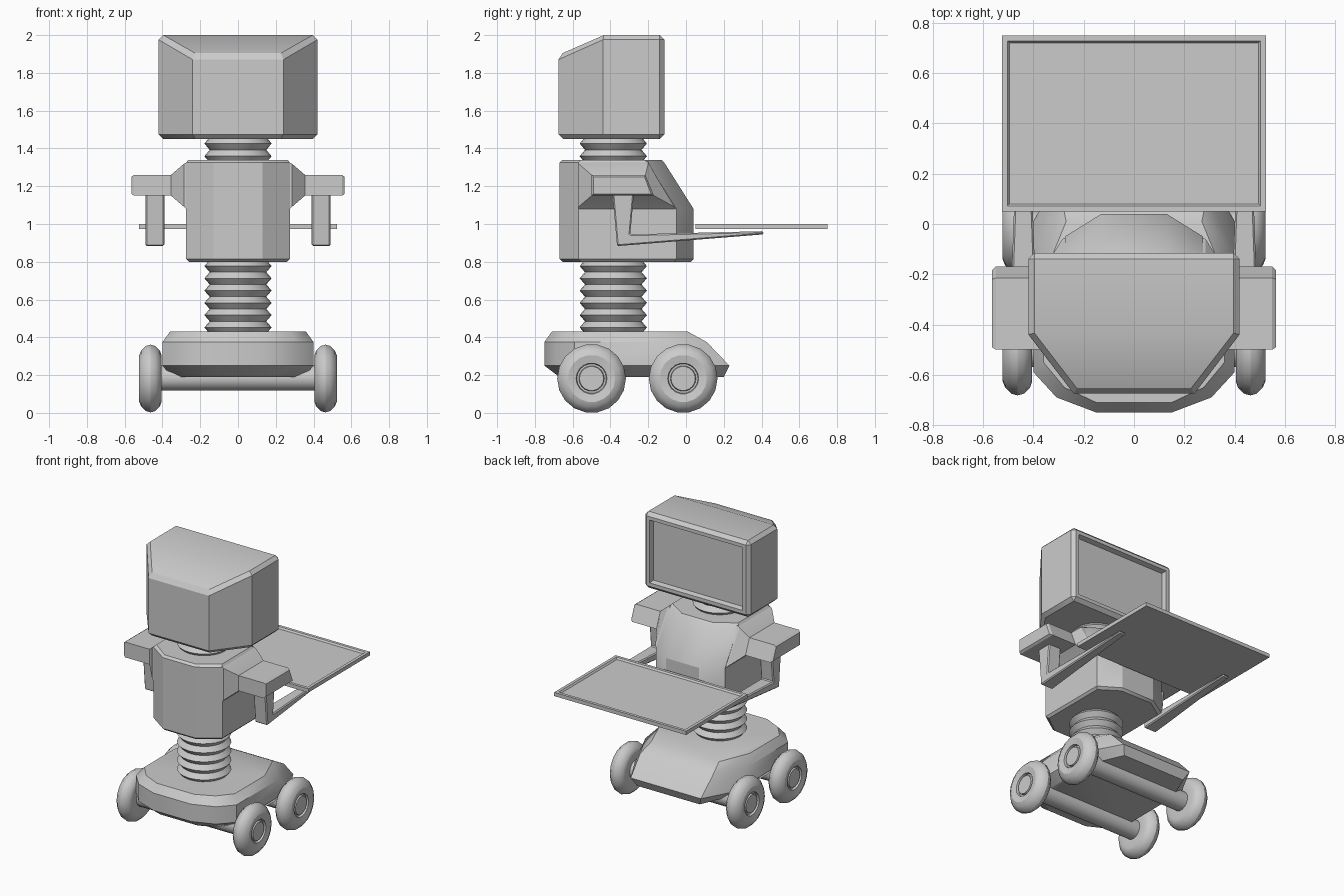
import bpy, bmesh
from math import radians, sin, cos, pi

if "Cube" in bpy.data.objects:
    bpy.data.objects.remove(bpy.data.objects["Cube"])


def finish(name, bm, smooth=30):
    bmesh.ops.recalc_face_normals(bm, faces=bm.faces)
    me = bpy.data.meshes.new(name)
    bm.to_mesh(me)
    bm.free()
    me.shade_smooth()
    me.set_sharp_from_angle(angle=radians(smooth))
    ob = bpy.data.objects.new(name, me)
    bpy.context.collection.objects.link(ob)
    return ob


def loft(rings):
    """Skin a stack of equal-length rings and cap both ends."""
    bm = bmesh.new()
    vs = [[bm.verts.new(p) for p in r] for r in rings]
    n = len(rings[0])
    for a, b in zip(vs, vs[1:]):
        for i in range(n):
            j = (i + 1) % n
            bm.faces.new((a[i], a[j], b[j], b[i]))
    bm.faces.new(vs[0])
    bm.faces.new(vs[-1])
    bmesh.ops.recalc_face_normals(bm, faces=bm.faces)
    return bm


def plan(half, z):
    """Mirror right-hand (x, y) points, front to back, into a closed ring."""
    zf = z if callable(z) else (lambda y: z)
    pts = half + [(-x, y) for x, y in reversed(half)]
    return [(x, y, zf(y)) for x, y in pts]


def bevel_sharp(bm, width, limit, segments=1):
    edges = [e for e in bm.edges if e.calc_face_angle(0) > radians(limit)]
    bmesh.ops.bevel(bm, geom=edges, offset=width, segments=segments,
                    affect='EDGES', profile=0.5)


def lathe(profile, sides, centre, axis):
    """Revolve (radius, distance along axis) points."""
    cx, cy, cz = centre
    rings = []
    for r, d in profile:
        ring = []
        for i in range(sides):
            a = 2 * pi * i / sides
            if axis == 'Z':
                ring.append((cx + r * cos(a), cy + r * sin(a), cz + d))
            else:
                ring.append((cx + d, cy + r * cos(a), cz + r * sin(a)))
        rings.append(ring)
    return loft(rings)


def bellows(name, z0, z1, ridges):
    step = (z1 - z0) / ridges
    prof = []
    for i in range(ridges):
        prof += [(0.15, z0 + i * step), (0.178, z0 + (i + 0.5) * step)]
    prof.append((0.15, z1))
    finish(name, lathe(prof, 24, (0, -0.385, 0), 'Z'))


# Monitor head with sloped brow and recessed screen on the back
head = [(0.24, -0.675), (0.42, -0.44), (0.42, -0.115)]
bm = loft([plan(head, 1.45),
           plan(head, lambda y: 2.0 if y > -0.45 else 1.895)])
# the top is two planes: level rear and sloped brow
top = [f for f in bm.faces if f.normal.z > 0.7]
tv = [v for v in top[0].verts if abs(v.co.y + 0.44) < 0.01]
bmesh.utils.face_split(top[0], tv[0], tv[1])
bm.normal_update()
bevel_sharp(bm, 0.024, 57)
bm.normal_update()
screen = max((f for f in bm.faces if f.normal.y > 0.99), key=lambda f: f.calc_area())
bmesh.ops.inset_region(bm, faces=[screen], thickness=0.035)
bmesh.ops.inset_region(bm, faces=[screen], thickness=0.012, depth=-0.035)
finish("monitor_head", bm)

# Flexible neck and waist
bellows("neck_bellows", 1.325, 1.46, 2)
bellows("waist_bellows", 0.42, 0.81, 6)

# Octagonal torso with sloping back
def octagon(x1, x2, f, b, z):
    return plan([(x1, f), (x2, f + 0.10), (x2, b - 0.09), (x1, b)], z)

bm = loft([octagon(0.125, 0.26, -0.655, 0.025, 0.80),
           octagon(0.13, 0.275, -0.67, 0.04, 0.815),
           octagon(0.13, 0.275, -0.67, 0.04, 1.08),
           octagon(0.13, 0.275, -0.67, -0.115, 1.325),
           octagon(0.125, 0.262, -0.655, -0.13, 1.34)])
finish("torso", bm)

# Undercarriage body
def deck(f, b, w, bw, z):
    return plan([(0.15, f), (0.77 * w, f + 0.06), (w, f + 0.16),
                 (w, b - 0.22), (bw, b)], z)

bm = loft([deck(-0.67, 0.20, 0.345, 0.25, 0.19),
           deck(-0.75, 0.23, 0.40, 0.28, 0.25),
           deck(-0.75, 0.11, 0.40, 0.29, 0.375),
           deck(-0.71, 0.01, 0.36, 0.27, 0.43)])
finish("base_body", bm, 35)

# Serving tray with shallow rim
bm = loft([plan([(0.525, 0.05), (0.525, 0.75)], 0.973),
           plan([(0.525, 0.05), (0.525, 0.75)], 1.0)])
lid = [f for f in bm.faces if f.normal.z > 0.9]
bmesh.ops.inset_region(bm, faces=lid, thickness=0.03)
bmesh.ops.inset_region(bm, faces=lid, thickness=0.012, depth=-0.012)
finish("tray", bm)

# Shoulders, arms and wheels on both sides
ARM = [(-0.39, 1.17), (-0.275, 1.17), (-0.295, 0.945),
       (0.41, 0.962), (0.41, 0.945), (-0.365, 0.883)]
WHEEL = [(0.06, -0.05), (0.125, -0.058), (0.15, -0.05), (0.175, -0.025),
         (0.182, 0.0), (0.175, 0.025), (0.15, 0.05), (0.125, 0.06),
         (0.082, 0.052), (0.078, 0.035), (0.068, 0.035), (0.064, 0.05)]

for side, s in (("right", 1), ("left", -1)):
    # flare from torso side into the shoulder block
    bm = loft([[(s * x, y, z) for y, z in q] for x, q in (
        (0.265, [(-0.57, 1.07), (-0.05, 1.07), (-0.20, 1.33), (-0.57, 1.33)]),
        (0.285, [(-0.57, 1.09), (-0.06, 1.09), (-0.20, 1.32), (-0.57, 1.32)]),
        (0.355, [(-0.50, 1.15), (-0.17, 1.15), (-0.215, 1.26), (-0.50, 1.26)]),
        (0.55, [(-0.50, 1.15), (-0.17, 1.15), (-0.215, 1.26), (-0.50, 1.26)]),
        (0.565, [(-0.49, 1.16), (-0.185, 1.16), (-0.22, 1.25), (-0.49, 1.25)]))])
    finish(side + "_shoulder", bm)

    # bent arm, tapering toward its tip
    def rail(k):
        return [(s * (0.44 + k * (0.025 if y > 0 else 0.05)), y, z) for y, z in ARM]
    bm = loft([rail(-1), rail(1)])
    bevel_sharp(bm, 0.007, 50)
    finish(side + "_arm", bm)

    for end, y in (("front", -0.50), ("rear", -0.015)):
        prof = [(r, s * d) for r, d in WHEEL]
        finish(f"{side}_{end}_wheel", lathe(prof, 18, (s * 0.463, y, 0.182), 'X'))

# Axle tubes
for end, y in (("front", -0.50), ("rear", -0.015)):
    finish(end + "_axle", lathe([(0.068, -0.43), (0.068, 0.43)], 18, (0, y, 0.185), 'X'))
